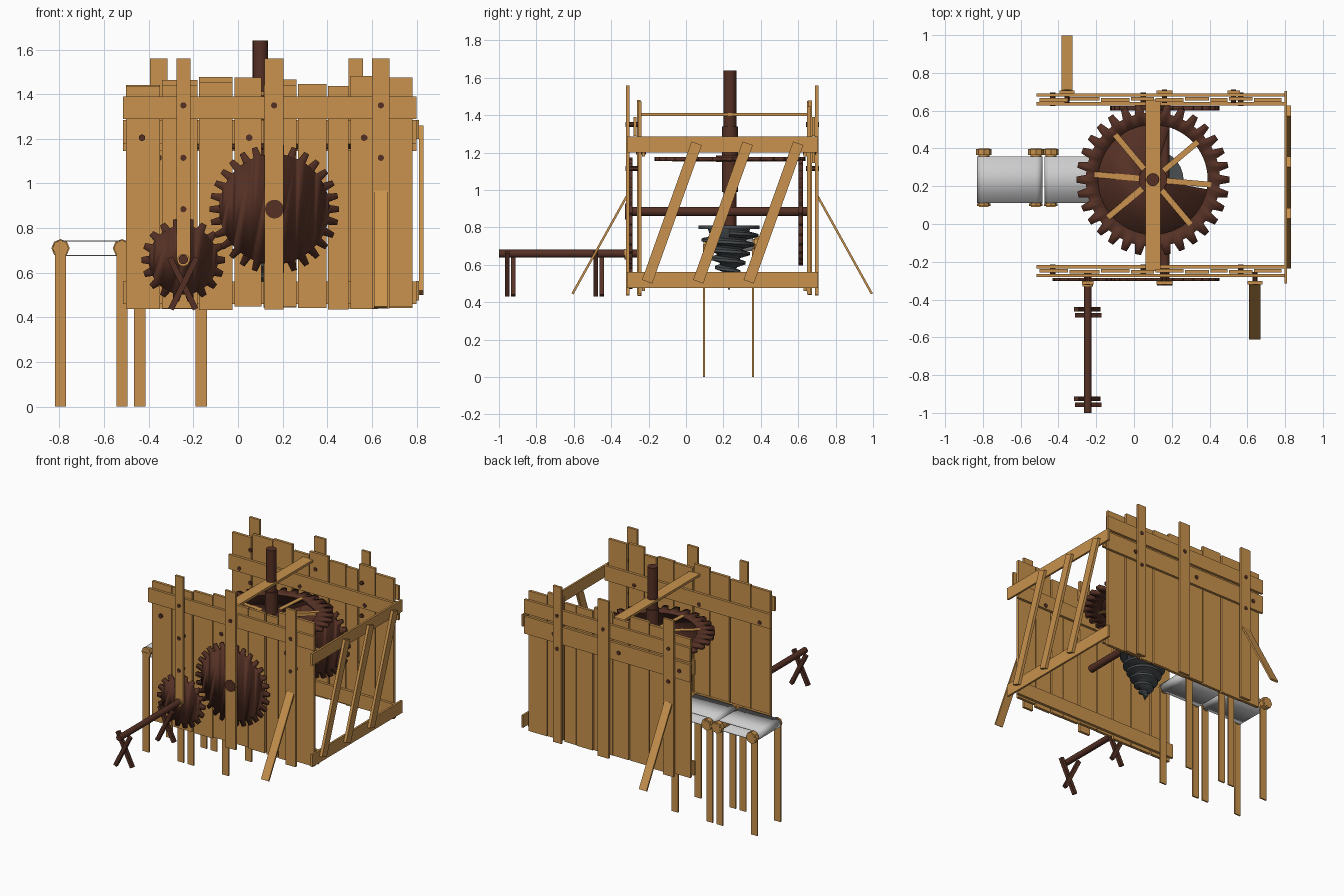
import bpy, bmesh, math, random
from mathutils import Vector, Matrix

if "Cube" in bpy.data.objects:
    bpy.data.objects.remove(bpy.data.objects["Cube"])
random.seed(4)

def material(name, col):
    m = bpy.data.materials.new(name)
    m.diffuse_color = (*col, 1)
    m.use_nodes = True
    m.node_tree.nodes["Principled BSDF"].inputs["Base Color"].default_value = m.diffuse_color
    return m

WOOD = material("light_wood", (0.58, 0.29, 0.075))
DARK = material("dark_wood", (0.09, 0.03, 0.018))
IRON = material("iron", (0.07, 0.08, 0.085))

def finish(name, bm, mat=None):
    bmesh.ops.recalc_face_normals(bm, faces=bm.faces)
    me = bpy.data.meshes.new(name)
    bm.to_mesh(me)
    bm.free()
    ob = bpy.data.objects.new(name, me)
    bpy.context.collection.objects.link(ob)
    if mat:
        me.materials.append(mat)
    return ob

def box(name, x0, x1, y0, y1, z0, z1, mat=WOOD):
    bm = bmesh.new()
    bmesh.ops.create_cube(bm, size=1, matrix=Matrix.Translation(((x0+x1)/2, (y0+y1)/2, (z0+z1)/2))
                          @ Matrix.Diagonal((x1-x0, y1-y0, z1-z0, 1)))
    return finish(name, bm, mat)

def bar(name, a, b, w, t, normal, mat=WOOD):
    """Flat bar from a to b, t thick along the given normal."""
    a, b, n = Vector(a), Vector(b), Vector(normal)
    d = b - a
    zz = d.normalized()
    n = (n - zz * n.dot(zz)).normalized()
    rot = Matrix((n.cross(zz), n, zz)).transposed().to_4x4()
    bm = bmesh.new()
    bmesh.ops.create_cube(bm, size=1, matrix=Matrix.Translation((a+b)/2) @ rot
                          @ Matrix.Diagonal((w, t, d.length, 1)))
    return finish(name, bm, mat)

def rod(name, a, b, r, mat=DARK, seg=20):
    a, b = Vector(a), Vector(b)
    d = b - a
    bm = bmesh.new()
    bmesh.ops.create_cone(bm, cap_ends=True, segments=seg, radius1=r, radius2=r, depth=d.length,
                          matrix=Matrix.Translation((a+b)/2) @ d.to_track_quat('Z', 'Y').to_matrix().to_4x4())
    return finish(name, bm, mat)

def flat_shape(name, outer, inner, thick, loc, upright, mat=DARK):
    """Flat outline (or ring, if inner is given) thickened about its plane."""
    bm = bmesh.new()
    o = [bm.verts.new((*p, 0)) for p in outer]
    if inner:
        i = [bm.verts.new((*p, 0)) for p in inner]
        n = len(o)
        for k in range(n):
            bm.faces.new((o[k], o[(k+1) % n], i[(k+1) % n], i[k]))
    else:
        bm.faces.new(o)
    ob = finish(name, bm, mat)
    ob.location = loc
    if upright:
        ob.rotation_euler.x = math.pi / 2
    s = ob.modifiers.new("thickness", 'SOLIDIFY')
    s.thickness, s.offset = thick, 0
    return ob

def polar(r, a):
    return (r * math.cos(a), r * math.sin(a))

def gear(name, r_body, r_tip, teeth, thick, loc, upright, r_hole=0):
    outer, inner = [], []
    for k in range(teeth):
        for f, r in ((-0.36, r_body), (-0.2, r_tip), (0.2, r_tip), (0.36, r_body)):
            a = (k + f) * math.tau / teeth
            outer.append(polar(r, a))
            inner.append(polar(r_hole, a))
    return flat_shape(name, outer, inner if r_hole else None, thick, loc, upright)

# plank walls, front and back
edges = [-0.505, -0.345, -0.178, -0.02, 0.11, 0.265, 0.40, 0.50, 0.632, 0.785]
def wall(side, sgn, yc):
    y = lambda v: yc + sgn * v          # v grows outwards
    def slab(name, x0, x1, v0, v1, z0, z1):
        box(f"{side}_{name}", x0, x1, *sorted((y(v0), y(v1))), z0, z1)
    for k in range(len(edges) - 1):
        j = 0.006 * (k % 2)
        slab("plank", edges[k] + 0.004, edges[k+1] - 0.004, -0.013 + j, 0.007 + j,
             random.uniform(0.433, 0.45), random.uniform(1.43, 1.485))
    slab("top_rail", -0.515, 0.80, 0.014, 0.031, 1.29, 1.39)
    if side == "back":
        slab("middle_rail", -0.515, 0.80, 0.014, 0.031, 1.145, 1.27)
    slab("inner_rail_top", -0.515, 0.80, -0.032, -0.014, 1.18, 1.285)
    slab("inner_rail_bottom", -0.515, 0.80, -0.032, -0.014, 0.46, 0.56)
    for x in (-0.43, 0.05, 0.565):
        for z in (1.205,):
            rod(f"{side}_plank_bolt", (x, y(-0.035), z), (x, y(0.036 if side == "back" else 0.018), z), 0.015, seg=10)
wall("front", -1, -0.25)
wall("back", 1, 0.66)

# upright posts with bolts
for side, sgn, y0, posts in (
        ("front", -1, -0.303, ((-0.245, 0.063, 0.65), (0.162, 0.085, 0.435), (0.64, 0.078, 0.44))),
        ("back", 1, 0.691, ((-0.355, 0.08, 0.44), (0.162, 0.085, 0.435), (0.527, 0.066, 0.44)))):
    for x, w, zb in posts:
        box(f"{side}_post", x-w/2, x+w/2, *sorted((y0, y0 + sgn*0.017)), zb, 1.56)
        for z in (1.35, 1.115):
            if abs(x - 0.162) > 0.01 or z > 1.2:
                rod(f"{side}_post_bolt", (x, y0 - sgn*0.05, z), (x, y0 + sgn*0.021, z), 0.014, seg=10)
rod("front_post_bolt", (-0.245, -0.27, 0.885), (-0.245, -0.324, 0.885), 0.014, seg=10)

# slanted ground braces
bar("front_brace", (0.64, -0.318, 0.965), (0.64, -0.607, 0.445), 0.06, 0.012, (0, 1, 0.5))
bar("back_brace", (-0.355, 0.705, 0.965), (-0.355, 0.994, 0.445), 0.06, 0.012, (0, 1, -0.5))

# open right side frame
box("side_rail_top", 0.797, 0.811, -0.315, 0.705, 1.20, 1.285)
box("side_rail_bottom", 0.797, 0.811, -0.315, 0.705, 0.475, 0.563)
for y in (-0.208, 0.065, 0.335):
    bar("side_slat", (0.821, y, 0.51), (0.821, y + 0.265, 1.25), 0.058, 0.02, (1, 0, 0))
box("cross_beam", 0.06, 0.14, -0.25, 0.66, 1.395, 1.412)

# drive gears and their axles
gear("front_large_gear", 0.247, 0.29, 30, 0.016, (0.163, -0.293, 0.885), True)
gear("front_small_gear", 0.155, 0.187, 18, 0.016, (-0.245, -0.293, 0.657), True)
gear("back_large_gear", 0.247, 0.29, 30, 0.024, (0.163, 0.613, 0.885), True)
rod("main_axle", (0.163, -0.31, 0.885), (0.163, 0.65, 0.885), 0.025)
rod("main_axle_cap", (0.163, -0.303, 0.885), (0.163, -0.325, 0.885), 0.042)
rod("small_axle_collar", (-0.245, -0.285, 0.657), (-0.245, -0.33, 0.657), 0.028, WOOD)

# crown gear with partly open spokes
C = (0.10, 0.235, 1.165)
gear("crown_gear_ring", 0.355, 0.405, 32, 0.022, C, False, 0.29)
arc = [math.radians(72 + k * 278 / 40) for k in range(41)]
flat_shape("crown_gear_boards", [(0, 0)] + [polar(0.30, a) for a in arc], None, 0.016, C, False)
for k in range(8):
    a = math.radians(40 + 45 * k)
    p = polar(0.31, a)
    bar("crown_gear_spoke", C, (C[0] + p[0], C[1] + p[1], C[2]), 0.03, 0.024, (0, 0, 1))
rod("crown_gear_hub", (0.10, 0.235, 1.15), (0.10, 0.235, 1.185), 0.075)

# vertical shaft
rod("vertical_shaft", (0.10, 0.235, 0.80), (0.10, 0.235, 1.64), 0.034)
rod("shaft_sleeve", (0.10, 0.235, 0.99), (0.10, 0.235, 1.34), 0.042)

# tapered screw
rod("screw_plate", (0.10, 0.23, 0.792), (0.10, 0.23, 0.81), 0.163, IRON, 28)
bm = bmesh.new()
bmesh.ops.create_cone(bm, cap_ends=True, segments=24, radius1=0.0, radius2=0.115, depth=0.335,
                      matrix=Matrix.Translation((0.10, 0.23, 0.63)))
finish("screw_core", bm, IRON)
bm = bmesh.new()
prev, N = None, 132
for k in range(N + 1):
    t = k / N
    a = t * 5.5 * math.tau
    z = 0.77 - 0.27 * t
    rc, ro = 0.105 * (1 - t) + 0.004, 0.15 * (1 - t) ** 0.75 + 0.012
    ring = [bm.verts.new((0.10 + r * math.cos(a), 0.23 + r * math.sin(a), z + h))
            for r, h in ((rc, 0.02), (ro, 0.007), (ro, -0.007), (rc, -0.02))]
    if prev:
        for i in range(4):
            bm.faces.new((prev[i], prev[(i+1) % 4], ring[(i+1) % 4], ring[i]))
    else:
        bm.faces.new(ring)
    prev = ring
bm.faces.new(prev)
finish("screw_thread", bm, IRON)

# crank shaft resting in crossed supports
rod("crank_shaft", (-0.245, -1.0, 0.66), (-0.245, -0.25, 0.66), 0.021)
for y in (-0.94, -0.467):
    for s in (-1, 1):
        bar("crossed_support", (-0.245 - s*0.06, y + s*0.016, 0.667),
            (-0.245 + s*0.055, y + s*0.016, 0.437), 0.026, 0.024, (0, 1, 0), DARK)

# two conveyor sections: belt loop, rollers, legs
for x0, x1 in ((-0.795, -0.52), (-0.44, -0.165)):
    r, zc = 0.035, 0.71
    loop = [(x1 + r*math.cos(a), r*math.sin(a)) for a in [math.radians(-90 + 18*k) for k in range(11)]]
    loop += [(x0 + r*math.cos(a), r*math.sin(a)) for a in [math.radians(90 + 18*k) for k in range(11)]]
    bm = bmesh.new()
    sides = [[bm.verts.new((x, y, zc + z)) for x, z in loop] for y in (0.112, 0.358)]
    for k in range(len(loop)):
        j = (k + 1) % len(loop)
        bm.faces.new((sides[0][k], sides[0][j], sides[1][j], sides[1][k]))
    belt = finish("conveyor_belt", bm)
    m = belt.modifiers.new("thickness", 'SOLIDIFY')
    m.thickness, m.offset = 0.005, -1
    for x in (x0, x1):
        rod("conveyor_roller", (x, 0.095, zc), (x, 0.40, zc), 0.029, WOOD)
        rod("roller_back_cap", (x, 0.366, zc), (x, 0.398, zc), 0.041, WOOD, 8)
        rod("roller_front_cap", (x, 0.094, zc), (x, 0.108, zc), 0.036, WOOD, 8)
        for y in (0.096, 0.358):
            box("conveyor_leg", x - 0.025, x + 0.025, y - 0.005, y + 0.005, 0, zc)

# smooth round parts, keep sharp edges
bpy.ops.object.select_all(action='SELECT')
bpy.context.view_layer.objects.active = bpy.context.selected_objects[0]
bpy.ops.object.shade_smooth_by_angle(angle=math.radians(30))
